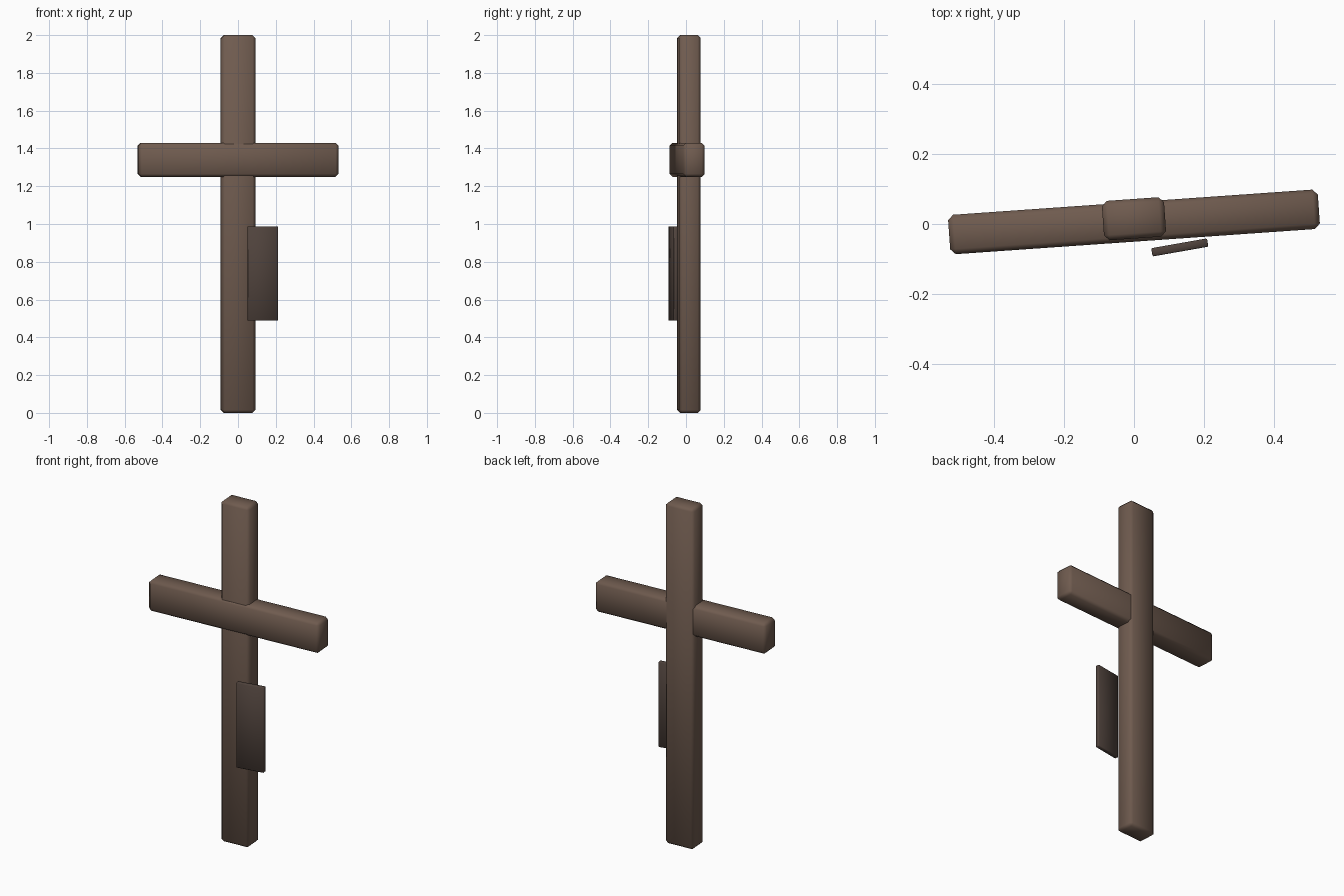
import bpy
from math import radians

if "Cube" in bpy.data.objects:
    bpy.data.objects.remove(bpy.data.objects["Cube"])


def material(name, rgb):
    m = bpy.data.materials.new(name)
    m.diffuse_color = (*rgb, 1)
    m.use_nodes = True
    m.node_tree.nodes["Principled BSDF"].inputs["Base Color"].default_value = m.diffuse_color
    return m


def beam(name, size, loc, turn, chamfer, mat):
    """Chamfered box turned about the vertical axis."""
    bpy.ops.mesh.primitive_cube_add(size=1, location=loc, rotation=(0, 0, radians(turn)))
    ob = bpy.context.object
    ob.name = name
    ob.scale = size
    bpy.ops.object.transform_apply(location=False, rotation=False, scale=True)
    bev = ob.modifiers.new("chamfer", "BEVEL")
    bev.width = chamfer
    bev.segments = 1
    bpy.ops.object.modifier_apply(modifier=bev.name)
    bpy.ops.object.shade_smooth_by_angle(angle=radians(60))
    ob.data.materials.append(mat)
    return ob


wood = material("wood", (0.16, 0.105, 0.078))
dark_wood = material("dark_wood", (0.08, 0.056, 0.046))

# Upright post
beam("post", (0.178, 0.113, 2.0), (0, 0.015, 1.0), 4, 0.015, wood)
# Horizontal arm
beam("crossbar", (1.06, 0.113, 0.18), (0, 0.006, 1.34), 4, 0.015, wood)
# Thin board hanging at the front
beam("board", (0.162, 0.024, 0.5), (0.131, -0.067, 0.738), 10, 0.003, dark_wood)
